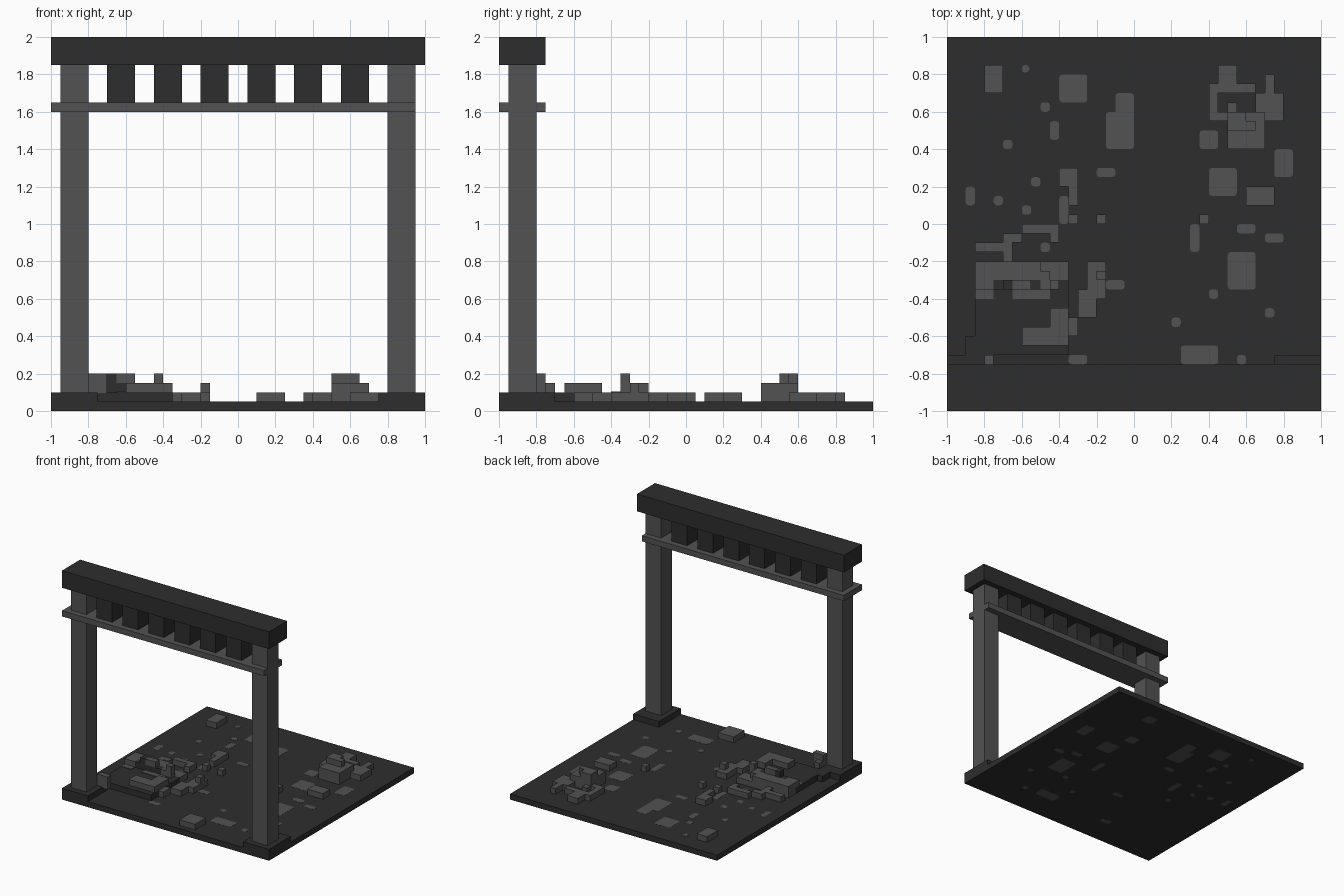
import bpy, bmesh
from mathutils import Vector

cube = bpy.data.objects.get("Cube")
if cube:
    bpy.data.objects.remove(cube, do_unlink=True)


def material(name, v):
    m = bpy.data.materials.new(name)
    m.use_nodes = True
    m.diffuse_color = (v, v, v, 1)
    m.node_tree.nodes["Principled BSDF"].inputs["Base Color"].default_value = (v, v, v, 1)
    return m


DARK = material("dark stone", 0.027)
LIGHT = material("grey stone", 0.085)


def boxes(name, mat, items, round_corners=0.0):
    """One object made of boxes given as (x0, x1, y0, y1, z0, z1)."""
    bm = bmesh.new()
    for x0, x1, y0, y1, z0, z1 in items:
        verts = bmesh.ops.create_cube(bm, size=1)["verts"]
        for v in verts:
            v.co = Vector(((x0 + x1) / 2 + v.co.x * (x1 - x0),
                           (y0 + y1) / 2 + v.co.y * (y1 - y0),
                           (z0 + z1) / 2 + v.co.z * (z1 - z0)))
        if round_corners:
            edges = {e for v in verts for e in v.link_edges
                     if abs(e.verts[0].co.z - e.verts[1].co.z) > 0.01}
            bmesh.ops.bevel(bm, geom=list(edges), offset=round_corners,
                            segments=2, profile=0.5, affect='EDGES')
    mesh = bpy.data.meshes.new(name)
    bm.to_mesh(mesh)
    bm.free()
    mesh.materials.append(mat)
    obj = bpy.data.objects.new(name, mesh)
    bpy.context.collection.objects.link(obj)
    return obj


def layer(rects, z0, z1):
    return [r + (z0, z1) for r in rects]


# Ground and gateway
boxes("ground_slab", DARK, [(-1, 1, -1, 1, 0.001, 0.05)])
for side, s in (("left", 1), ("right", -1)):
    a, b = sorted((0.75 * s, s))
    boxes(side + "_pillar_base", DARK, [(a, b, -1, -0.7, 0.04, 0.1)])
    a, b = sorted((0.8 * s, 0.95 * s))
    boxes(side + "_pillar", LIGHT, [(a, b, -0.95, -0.8, 0.1, 1.85)])
boxes("top_beam", DARK, [(-1, 1, -1, -0.75, 1.85, 2)])
boxes("lower_rail", LIGHT, [(-1, 0.95, -1, -0.75, 1.6, 1.65)])
for i in range(6):
    x = -0.7 + 0.25 * i
    boxes("slat_%d" % (i + 1), DARK, [(x, x + 0.15, -0.95, -0.8, 1.65, 1.85)])

# Flush paving patches that run through the slab
patches = [
    (-0.6, -0.56, 0.81, 0.85), (-0.4, -0.25, 0.65, 0.8), (-0.5, -0.45, 0.6, 0.65),
    (-0.1, 0, 0.5, 0.7), (-0.15, 0, 0.4, 0.6), (-0.45, -0.4, 0.45, 0.55),
    (-0.7, -0.65, 0.4, 0.45), (-0.55, -0.5, 0.2, 0.25), (-0.9, -0.85, 0.1, 0.2),
    (-0.75, -0.7, 0.1, 0.15), (-0.6, -0.55, 0.05, 0.1), (-0.2, -0.1, 0.25, 0.3),
    (0.35, 0.45, 0.4, 0.5), (0.4, 0.55, 0.15, 0.3), (0.75, 0.85, 0.25, 0.4),
    (0.3, 0.35, -0.15, 0), (0.55, 0.65, -0.05, 0), (0.7, 0.8, -0.1, -0.05),
    (0.5, 0.65, -0.35, -0.15), (0.4, 0.45, -0.4, -0.35), (0.2, 0.25, -0.55, -0.5),
    (0.7, 0.75, -0.5, -0.45), (0.55, 0.6, -0.75, -0.7),
]
more_patches = [
    (0.25, 0.45, -0.75, -0.65), (-0.35, -0.25, -0.75, -0.7), (-0.15, -0.05, -0.35, -0.3),
    (-0.5, -0.45, -0.15, -0.1), (0.45, 0.55, 0.75, 0.85), (-0.4, -0.35, 0, 0.15),
]
boxes("paving_patches", LIGHT, layer(patches + more_patches, 0, 0.051), 0.016)

# Dark step beside the right pillar
boxes("dark_step", DARK, layer([(-0.9, -0.35, -0.7, -0.6), (-0.85, -0.35, -0.6, -0.3)], 0.04, 0.1))

# Rubble on the right side of the ground
boxes("right_rubble_low", LIGHT, layer([
    (-0.8, -0.7, 0.7, 0.85), (-0.4, -0.3, 0.2, 0.3), (-0.35, -0.3, 0.1, 0.2),
    (-0.35, -0.3, 0, 0.05), (-0.2, -0.15, 0, 0.05),
    (-0.85, -0.65, -0.15, -0.1), (-0.7, -0.6, -0.1, -0.05), (-0.6, -0.4, -0.05, 0),
    (-0.45, -0.4, -0.1, 0), (-0.85, -0.35, -0.3, -0.2), (-0.7, -0.65, -0.2, -0.15),
    (-0.35, -0.3, -0.6, -0.5), (-0.3, -0.2, -0.5, -0.35), (-0.25, -0.15, -0.4, -0.2),
], 0.04, 0.1))
boxes("right_rubble_middle", LIGHT, layer([
    (-0.6, -0.35, -0.65, -0.55), (-0.45, -0.35, -0.55, -0.45),
    (-0.85, -0.75, -0.35, -0.2), (-0.75, -0.5, -0.3, -0.2), (-0.5, -0.45, -0.35, -0.25),
    (-0.2, -0.15, -0.3, -0.25),
], 0.09, 0.15))
boxes("right_rubble_edge", LIGHT, layer(
    [(-0.85, -0.75, -0.4, -0.35), (-0.65, -0.45, -0.4, -0.35)], 0.09, 0.105))
boxes("right_rubble_dark", DARK, layer([(-0.75, -0.5, -0.35, -0.3)], 0.09, 0.15)
      + [(-0.7, -0.65, -0.35, -0.3, 0.14, 0.2)])
boxes("right_rubble_top", LIGHT, [(-0.45, -0.4, -0.35, -0.3, 0.09, 0.2),
                                  (-0.65, -0.55, -0.35, -0.3, 0.14, 0.2)])
boxes("pillar_rubble", LIGHT, [(-0.8, -0.7, -0.8, -0.75, 0.09, 0.2),
                               (-0.8, -0.75, -0.75, -0.7, 0.09, 0.15)])

# Rubble on the left side of the ground
boxes("left_rubble_low", LIGHT, layer([
    (0.1, 0.25, -0.95, -0.8), (0.35, 0.4, 0, 0.05), (0.6, 0.75, 0.1, 0.2),
    (0.4, 0.45, 0.55, 0.75), (0.45, 0.65, 0.7, 0.75), (0.45, 0.55, 0.75, 0.85),
    (0.4, 0.7, 0.55, 0.6), (0.5, 0.55, 0.6, 0.65), (0.65, 0.8, 0.55, 0.7),
    (0.7, 0.75, 0.7, 0.8),
], 0.04, 0.1))
boxes("left_rubble_middle", LIGHT, [(0.5, 0.7, 0.4, 0.6, 0.04, 0.15)])
boxes("left_rubble_top", LIGHT, [(0.5, 0.6, 0.5, 0.6, 0.14, 0.2),
                                 (0.6, 0.65, 0.5, 0.55, 0.14, 0.2)])
